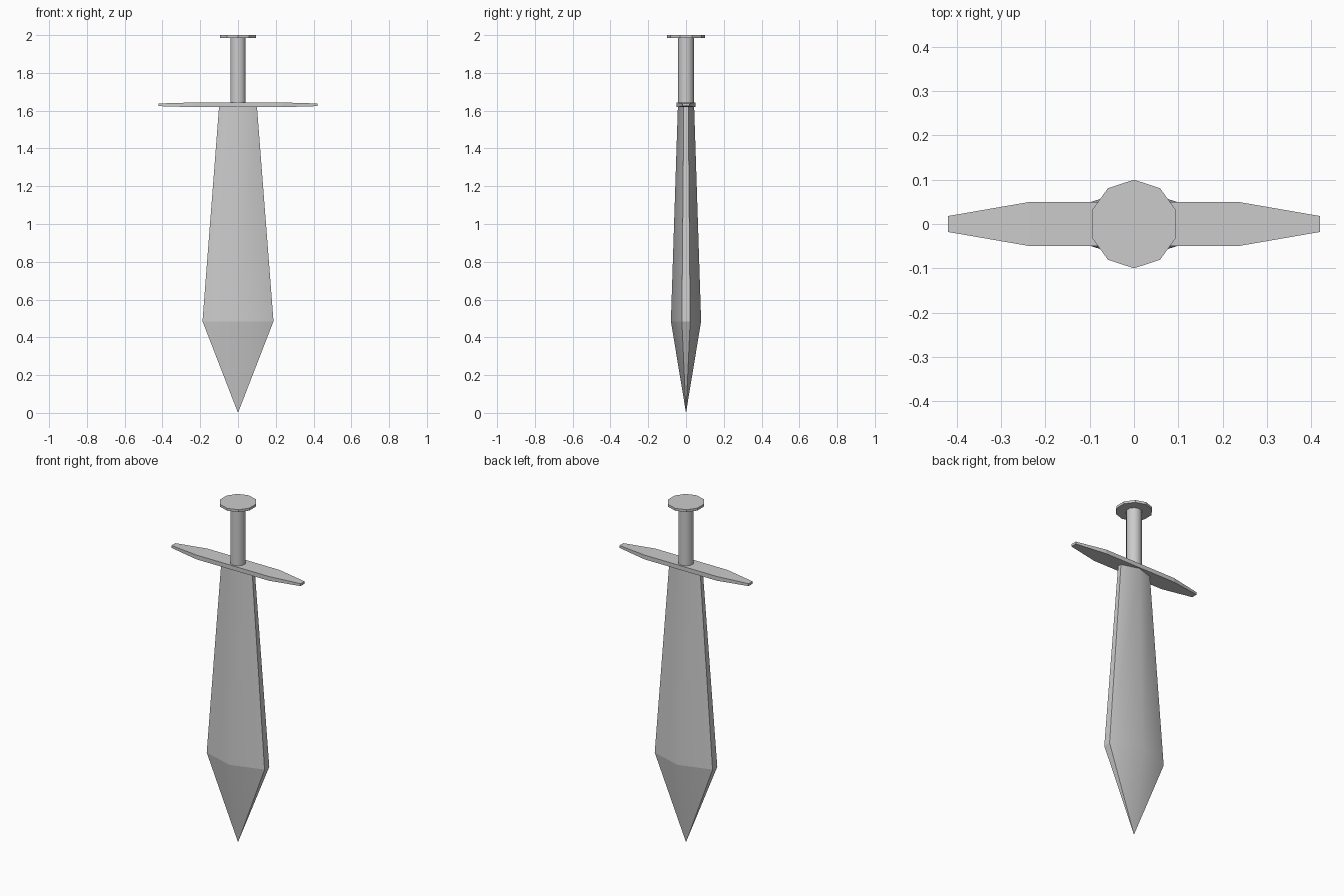
import bpy, bmesh
from math import pi, radians

if "Cube" in bpy.data.objects:
    bpy.data.objects.remove(bpy.data.objects["Cube"])


def make_object(name, bm):
    bmesh.ops.recalc_face_normals(bm, faces=bm.faces)
    mesh = bpy.data.meshes.new(name)
    bm.to_mesh(mesh)
    bm.free()
    obj = bpy.data.objects.new(name, mesh)
    bpy.context.collection.objects.link(obj)
    return obj


def loft(name, rings, smooth_edge=None):
    """Skin a list of closed rings and cap the ends; a one-point ring is a tip."""
    bm = bmesh.new()
    loops = [[bm.verts.new(p) for p in ring] for ring in rings]
    for a, b in zip(loops, loops[1:]):
        n = len(b)
        for i in range(n):
            j = (i + 1) % n
            if len(a) == 1:
                bm.faces.new((a[0], b[i], b[j]))
            else:
                bm.faces.new((a[i], a[j], b[j], b[i]))
    for loop in (loops[0], loops[-1]):
        if len(loop) > 2:
            bm.faces.new(loop)
    if smooth_edge:
        for f in bm.faces:
            f.smooth = True
        for e in bm.edges:
            e.smooth = smooth_edge(e)
    return make_object(name, bm)


def blade_ring(z, w, t, e):
    # flattened hexagon: central ridges front and back, narrow flat edges
    return [(w, -e, z), (w, e, z), (0, t, z), (-w, e, z), (-w, -e, z), (0, -t, z)]


def rod(name, radius, z0, z1, sides=10, smooth=False):
    bm = bmesh.new()
    bmesh.ops.create_cone(bm, cap_ends=True, segments=sides,
                          radius1=radius, radius2=radius, depth=z1 - z0)
    bmesh.ops.translate(bm, verts=bm.verts, vec=(0, 0, (z0 + z1) / 2))
    for f in bm.faces:
        f.smooth = smooth and abs(f.normal.z) < 0.5
    if smooth:
        for e in bm.edges:
            e.smooth = e.calc_face_angle(pi) < radians(60)
    return make_object(name, bm)


# Blade: widest near the point, smooth across the central ridge
loft("blade",
     [[(0, 0, 0)],
      blade_ring(0.485, 0.188, 0.08, 0.022),
      blade_ring(1.625, 0.10, 0.043, 0.012)],
     smooth_edge=lambda e: all(abs(v.co.x) < 1e-5 for v in e.verts))

# Crossguard: bar tapering toward both ends
half = [(0.235, 0.05, 0.0125), (0.42, 0.018, 0.007)]
stations = [(-x, y, t) for x, y, t in reversed(half)] + half
loft("crossguard",
     [[(x, -y, 1.631 - t), (x, y, 1.631 - t), (x, y, 1.631 + t), (x, -y, 1.631 + t)]
      for x, y, t in stations])

# Grip and pommel disc
rod("grip", 0.043, 1.635, 1.99, smooth=True)
rod("pommel", 0.10, 1.986, 2.0)
